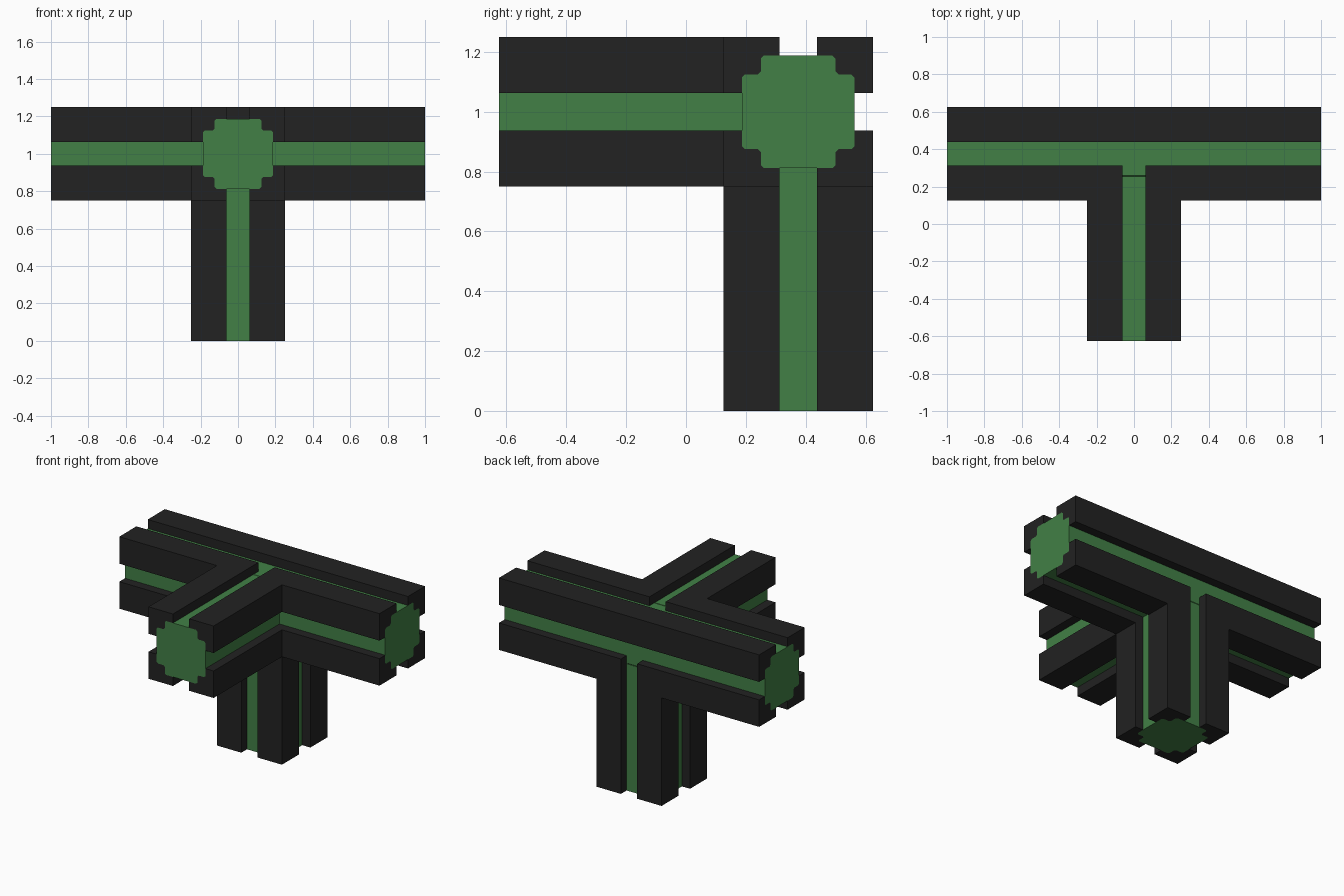
import bpy, bmesh
from mathutils import Vector

if "Cube" in bpy.data.objects:
    bpy.data.objects.remove(bpy.data.objects["Cube"])

CENTRE = Vector((0, 0.375, 1))
X, Y, Z = Vector((1, 0, 0)), Vector((0, 1, 0)), Vector((0, 0, 1))
SIGNS = (1, -1)


def material(name, colour):
    m = bpy.data.materials.new(name)
    m.diffuse_color = (*colour, 1)
    m.use_nodes = True
    m.node_tree.nodes["Principled BSDF"].inputs["Base Color"].default_value = m.diffuse_color
    return m


BLACK = material("black casing", (0.016, 0.016, 0.016))
GREEN = material("green core", (0.054, 0.216, 0.061))

# One quarter of the stepped core outline, and the casing rail that hugs it
QUARTER = [(.1875, .115), (.1775, .125), (.135, .125), (.125, .135),
           (.125, .1775), (.115, .1875)]
RAIL = [(.0625, .25), (.25, .25), (.25, .0625), (.1875, .0625)] + QUARTER + [(.0625, .1875)]
CORE = (QUARTER + [(-a, b) for a, b in reversed(QUARTER)]
        + [(-a, -b) for a, b in QUARTER] + [(a, -b) for a, b in reversed(QUARTER)])


def prism(bm, outline, u, v, along, start, end):
    """Sweep an outline in the u-v plane from start to end along a direction."""
    verts = [bm.verts.new(CENTRE + u * a + v * b + along * start) for a, b in outline]
    face = bm.faces.new(verts)
    out = bmesh.ops.extrude_face_region(bm, geom=[face], use_keep_orig=True)
    moved = [g for g in out["geom"] if isinstance(g, bmesh.types.BMVert)]
    bmesh.ops.translate(bm, verts=moved, vec=along * (end - start))


def finish(bm, name, mat):
    bmesh.ops.recalc_face_normals(bm, faces=bm.faces)
    mesh = bpy.data.meshes.new(name)
    bm.to_mesh(mesh)
    bm.free()
    mesh.materials.append(mat)
    bpy.context.collection.objects.link(bpy.data.objects.new(name, mesh))


# Four arms: green core and four black corner rails each
ARMS = [("right", X, Y, Z), ("left", -X, Y, Z), ("front", -Y, X, Z), ("lower", -Z, X, Y)]
for name, along, u, v in ARMS:
    bm = bmesh.new()
    prism(bm, CORE, u, v, along, 0 if abs(along.x) else 0.12, 1)
    finish(bm, name + "_core", GREEN)
    bm = bmesh.new()
    for su in SIGNS:
        for sv in SIGNS:
            prism(bm, RAIL, u * su, v * sv, along, 0.25, 1)
    finish(bm, name + "_rails", BLACK)

# Hub: a corner block per octant, joined into one beam along the top back edge
BLOCK = [(.0625, .0625), (.25, .0625), (.25, .25), (.0625, .25)]
bm = bmesh.new()
for sy in SIGNS:
    for sz in SIGNS:
        if sy == sz == 1:
            prism(bm, BLOCK, Y, Z, X, -0.25, 0.25)
            continue
        for sx in SIGNS:
            prism(bm, BLOCK, Y * sy, Z * sz, X * sx, 0.0625, 0.25)
finish(bm, "hub_corners", BLACK)
